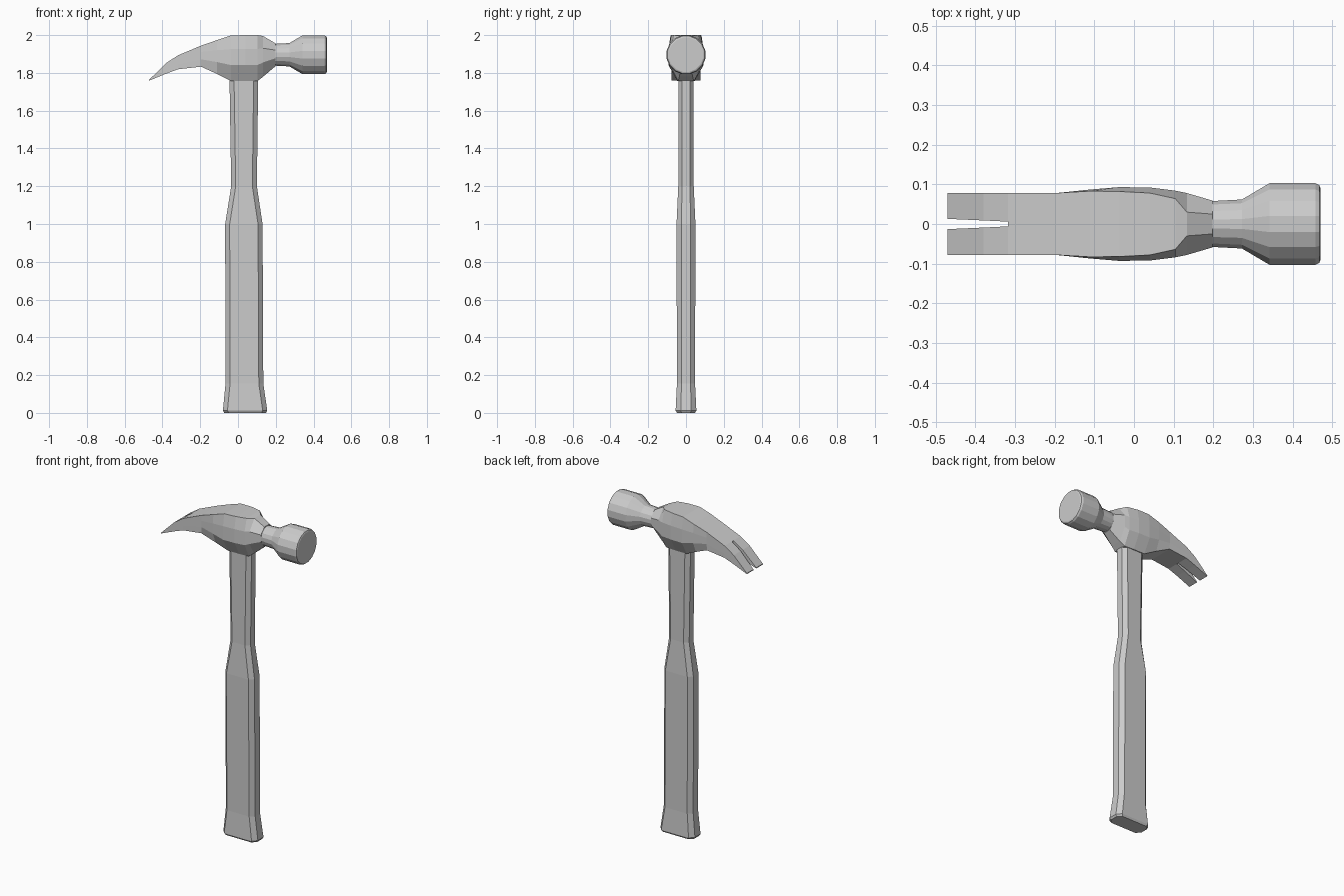
import bpy, bmesh, math

if "Cube" in bpy.data.objects:
    bpy.data.objects.remove(bpy.data.objects["Cube"])


def loft(name, rings):
    """Skin a list of equal-sized point rings and cap both ends."""
    bm = bmesh.new()
    loops = [[bm.verts.new(p) for p in ring] for ring in rings]
    n = len(loops[0])
    for a, b in zip(loops, loops[1:]):
        for i in range(n):
            j = (i + 1) % n
            bm.faces.new((a[i], a[j], b[j], b[i]))
    bm.faces.new(loops[0])
    bm.faces.new(loops[-1])
    bmesh.ops.recalc_face_normals(bm, faces=bm.faces)
    me = bpy.data.meshes.new(name)
    bm.to_mesh(me)
    bm.free()
    ob = bpy.data.objects.new(name, me)
    bpy.context.collection.objects.link(ob)
    return ob


def handle_ring(z, x0, x1, w):
    cx, cy = 0.024, w * 0.5
    return [(x0 + cx, -w, z), (x1 - cx, -w, z), (x1, -w + cy, z), (x1, w - cy, z),
            (x1 - cx, w, z), (x0 + cx, w, z), (x0, w - cy, z), (x0, -w + cy, z)]


def head_ring(x, top, bot, wt, w, wb, up=0.3, low=0.35):
    h = top - bot
    zu, zl = top - up * h, bot + low * h
    half = [(wt, top), (w, zu), (w, zl), (wb, bot)]
    return [(x, y, z) for y, z in half] + [(x, -y, z) for y, z in reversed(half)]


def round_ring(x, r, n=16, zc=1.896):
    return [(x, r * math.cos(math.tau * (i + 0.5) / n),
             zc + r * math.sin(math.tau * (i + 0.5) / n)) for i in range(n)]


# Grip and shaft with flared butt
loft("handle", [handle_ring(*s) for s in [
    (0.0, -0.073, 0.148, 0.048), (0.012, -0.08, 0.155, 0.055),
    (0.155, -0.066, 0.134, 0.048), (1.0, -0.068, 0.13, 0.05),
    (1.2, -0.036, 0.1, 0.041), (1.775, -0.045, 0.107, 0.041)]])

# Cheek of the head, from the claw root to the neck
loft("head_body", [head_ring(*s) for s in [
    (-0.318, 1.893, 1.819, 0.078, 0.078, 0.078),
    (-0.196, 1.944, 1.833, 0.078, 0.078, 0.077),
    (-0.11, 1.974, 1.794, 0.083, 0.087, 0.062),
    (-0.037, 1.998, 1.757, 0.082, 0.093, 0.046),
    (0.04, 2.0, 1.757, 0.078, 0.092, 0.046),
    (0.104, 2.0, 1.757, 0.064, 0.084, 0.042),
    (0.133, 1.995, 1.78, 0.03, 0.078, 0.035),
    (0.198, 1.957, 1.835, 0.025, 0.059, 0.025)]])

# Neck and striking face
loft("striking_face", [round_ring(x, r) for x, r in [
    (0.18, 0.058), (0.197, 0.059), (0.272, 0.063), (0.342, 0.105),
    (0.457, 0.105), (0.467, 0.1), (0.47, 0.092)]])

# Curved claw prongs, mirrored across the slot
claw = loft("claw", [
    [(x, inner, top), (x, 0.078, top), (x, 0.078, bot), (x, inner, bot)]
    for x, top, bot, inner in [(-0.47, 1.764, 1.759, 0.013),
                               (-0.38, 1.852, 1.796, 0.009),
                               (-0.318, 1.893, 1.819, 0.006)]])
mirror = claw.modifiers.new("mirror", 'MIRROR')
mirror.use_axis = (False, True, False)
